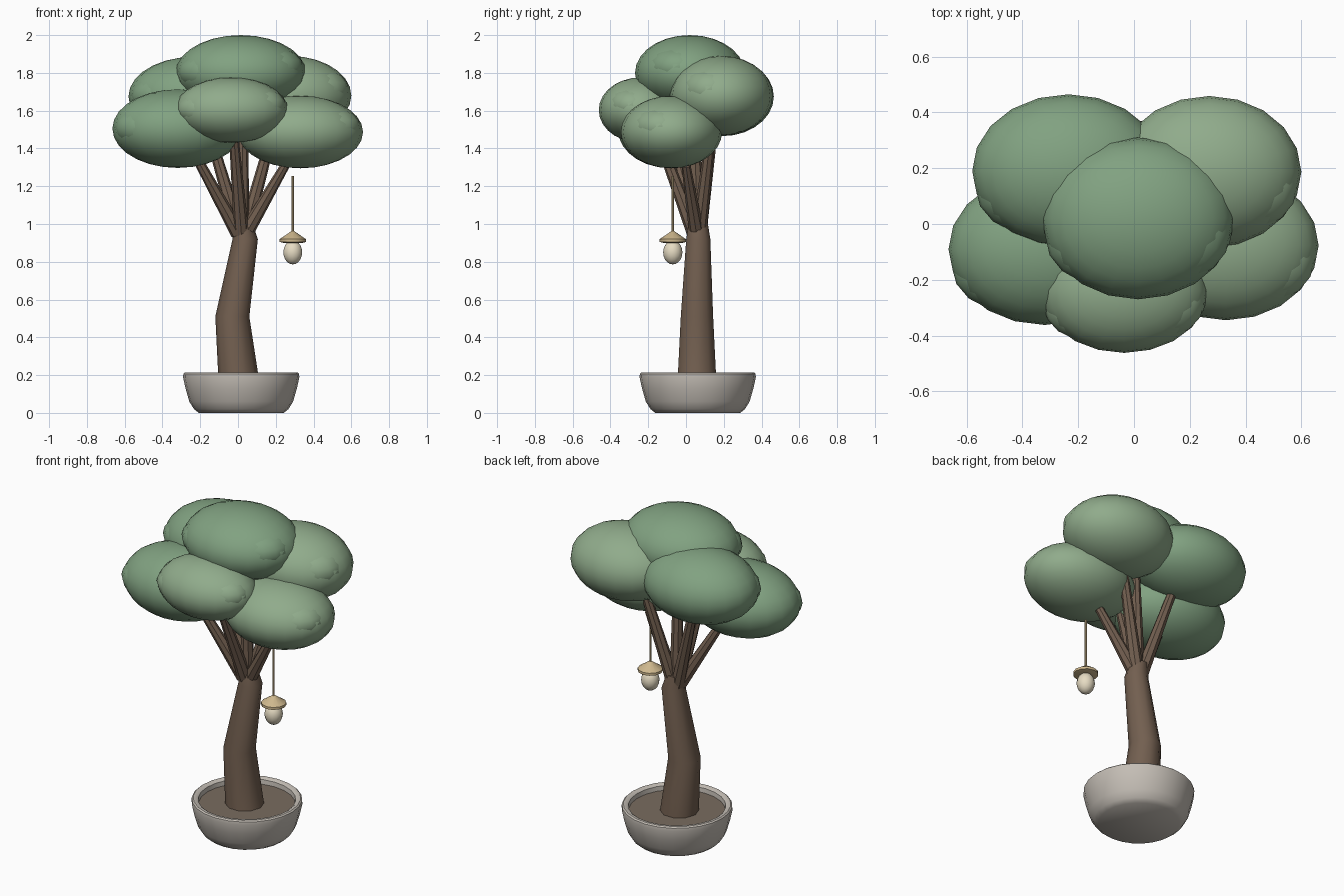
import bpy, bmesh, math
from mathutils import Vector, Matrix

if "Cube" in bpy.data.objects:
    bpy.data.objects.remove(bpy.data.objects["Cube"])


def material(name, rgb):
    m = bpy.data.materials.new(name)
    m.diffuse_color = (*rgb, 1)
    m.use_nodes = True
    m.node_tree.nodes["Principled BSDF"].inputs["Base Color"].default_value = m.diffuse_color
    return m


BARK = material("bark", (0.17, 0.115, 0.08))
LEAF = material("leaf", (0.22, 0.36, 0.22))
LEAF_LIGHT = material("leaf_light", (0.28, 0.41, 0.26))
STONE = material("stone", (0.55, 0.51, 0.46))
SOIL = material("soil", (0.19, 0.15, 0.115))
BRASS = material("brass", (0.62, 0.48, 0.27))
GLOW = material("glow", (0.80, 0.72, 0.55))


def finish(name, bm, mat, angle=40):
    bmesh.ops.recalc_face_normals(bm, faces=bm.faces)
    me = bpy.data.meshes.new(name)
    bm.to_mesh(me)
    bm.free()
    ob = bpy.data.objects.new(name, me)
    bpy.context.collection.objects.link(ob)
    me.materials.append(mat)
    bpy.ops.object.select_all(action='DESELECT')
    ob.select_set(True)
    bpy.context.view_layer.objects.active = ob
    bpy.ops.object.shade_smooth_by_angle(angle=math.radians(angle))
    return ob


def skin(bm, rings):
    for a, b in zip(rings, rings[1:]):
        n = len(a)
        for i in range(n):
            bm.faces.new((a[i], a[(i + 1) % n], b[(i + 1) % n], b[i]))
    bm.faces.new(rings[0][::-1])
    bm.faces.new(rings[-1])


def tube(name, points, mat, sides, flat=False):
    """Tapered tube through (x, y, z, radius) points."""
    bm = bmesh.new()
    rings = []
    for i, p in enumerate(points):
        c = Vector(p[:3])
        t = Vector(points[min(i + 1, len(points) - 1)][:3]) - Vector(points[max(i - 1, 0)][:3])
        q = Vector((0, 0, 1)).rotation_difference(Vector((0, 0, 1)) if flat else t)
        rings.append([bm.verts.new(c + q @ Vector((p[3] * math.cos(a), p[3] * math.sin(a), 0)))
                      for a in (2 * math.pi * k / sides for k in range(sides))])
    skin(bm, rings)
    return finish(name, bm, mat)


def lathe(name, center, profile, mat, sides):
    """Turned part from (radius, z) points."""
    return tube(name, [(*center, z, r) for r, z in profile], mat, sides, flat=True)


def ellipsoid(name, c, r, mat, seg=20, rings=14):
    bm = bmesh.new()
    bmesh.ops.create_uvsphere(bm, u_segments=seg, v_segments=rings, radius=1,
                              matrix=Matrix.Translation(c) @ Matrix.Diagonal((*r, 1)))
    return finish(name, bm, mat, 60)


# pot with rounded rim, and soil
POT = (0.017, 0.062)
lathe("pot", POT, [(0.225, 0), (0.25, 0.02), (0.275, 0.06), (0.295, 0.13), (0.308, 0.19),
                   (0.306, 0.207), (0.298, 0.214), (0.283, 0.214), (0.27, 0.205),
                   (0.265, 0.16)], STONE, 24)
lathe("soil", POT, [(0.266, 0.15), (0.268, 0.178)], SOIL, 24)

# bent trunk
tube("trunk", [(0.005, 0.058, 0.165, 0.108), (-0.03, 0.058, 0.51, 0.09),
               (0.038, 0.065, 0.92, 0.067), (0.022, 0.065, 1.01, 0.052)], BARK, 10, flat=True)

# branches fanning out into the canopy
tips = [(-0.235, -0.05, 1.38), (0.25, 0.0, 1.31), (-0.17, 0.15, 1.55),
        (0.20, 0.14, 1.55), (0.025, 0.04, 1.67), (-0.025, -0.16, 1.50)]
for i, t in enumerate(tips):
    base = Vector((0.022, 0.062, 0.95))
    side = Vector((t[0] - base.x, t[1] - base.y, 0)) * 0.08
    tube(f"branch_{i + 1}", [(*(base + side), 0.04), (*t, 0.024)], BARK, 8)

# leaf clumps: centre, radii, material, each with two small bumps
clumps = [
    ((0.015, 0.02, 1.80), (0.345, 0.29, 0.20), LEAF),
    ((-0.235, 0.19, 1.675), (0.345, 0.275, 0.21), LEAF),
    ((0.270, 0.187, 1.68), (0.33, 0.272, 0.21), LEAF_LIGHT),
    ((-0.32, -0.09, 1.505), (0.345, 0.272, 0.208), LEAF),
    ((0.330, -0.077, 1.487), (0.332, 0.268, 0.192), LEAF_LIGHT),
    ((-0.035, -0.24, 1.603), (0.30, 0.222, 0.173), LEAF_LIGHT),
]
for i, (c, r, mat) in enumerate(clumps):
    c, r = Vector(c), Vector(r)
    ellipsoid(f"leaf_clump_{i + 1}", c, r, mat)
    for tag, d in (("right", (0.80, -0.42, 0.33)), ("left", (-0.84, -0.52, 0.05))):
        off = Vector(d).normalized() * 0.43
        ellipsoid(f"leaf_bump_{tag}_{i + 1}", c + Vector(a * b for a, b in zip(off, r)),
                  r * 0.6, mat, 16, 10)

# hanging lantern
LAMP = (0.29, -0.07)
lathe("lantern_cord", LAMP, [(0.006, 0.94), (0.006, 1.255)], BRASS, 8)
lathe("lantern_cap", LAMP, [(0.05, 0.90), (0.07, 0.905), (0.07, 0.92), (0.018, 0.955),
                            (0.008, 0.962)], BRASS, 12)
ellipsoid("lantern_bulb", (*LAMP, 0.85), (0.051, 0.051, 0.064), GLOW, 14, 10)
